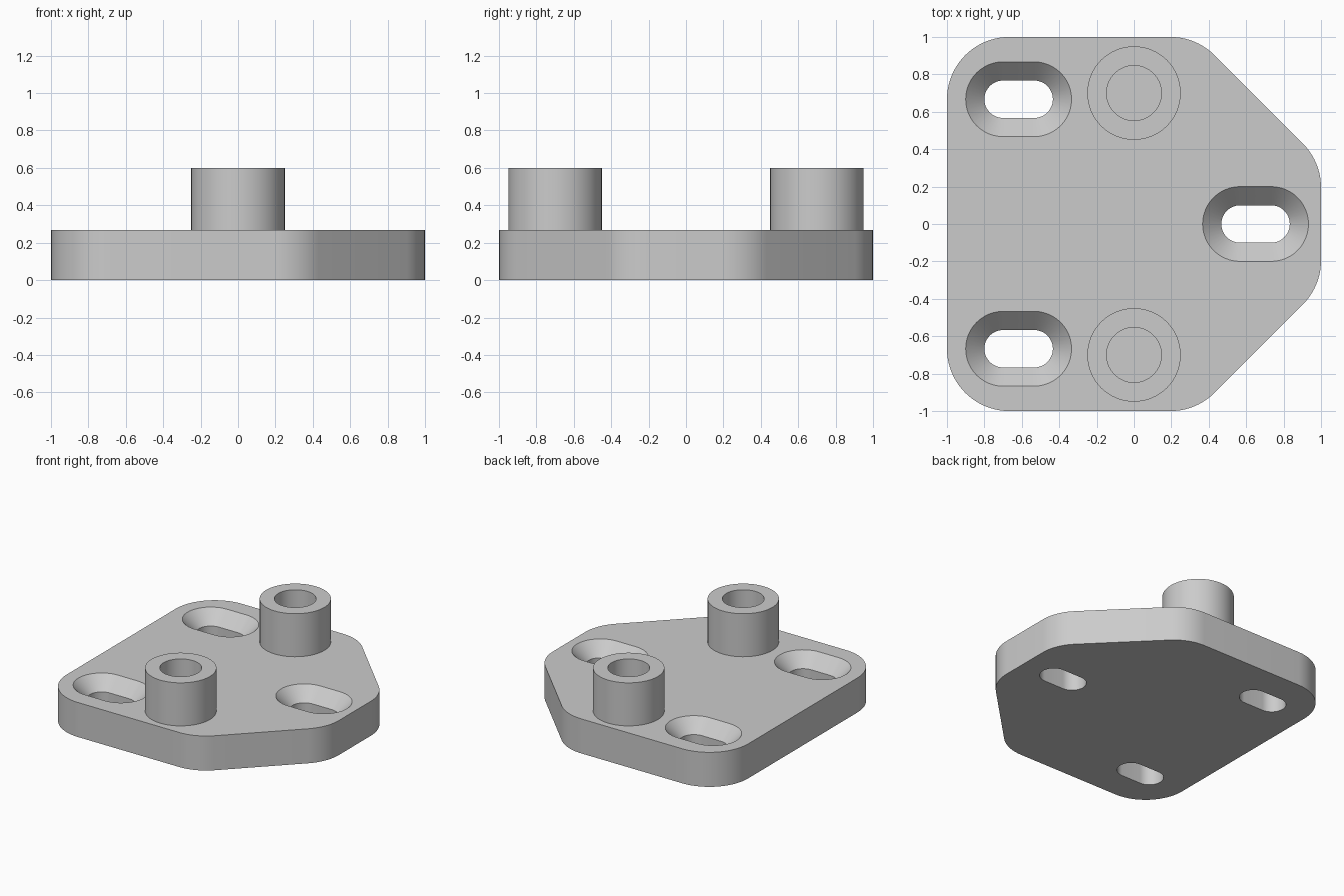
import bpy
import bmesh
from math import radians, cos, sin, tan, pi

PLATE_TOP = 0.267
BOSS_TOP = 0.6
SINK_DEPTH = 0.1
CORNER = 1 / 3

cube = bpy.data.objects.get("Cube")
if cube:
    bpy.data.objects.remove(cube, do_unlink=True)

grey = bpy.data.materials.new("plain_grey")
grey.use_nodes = True
colour = (0.6, 0.6, 0.6, 1)
grey.diffuse_color = colour
grey.node_tree.nodes["Principled BSDF"].inputs["Base Color"].default_value = colour


def arc(cx, cy, r, start, end, steps):
    """Points on an arc, both ends included."""
    angles = [radians(start + (end - start) * i / steps) for i in range(steps + 1)]
    return [(cx + r * cos(a), cy + r * sin(a)) for a in angles]


def slot(cx, cy, r, half=0.083):
    return (arc(cx + half, cy, r, -90, 90, 24)
            + arc(cx - half, cy, r, 90, 270, 24))


def ring(bm, points, z):
    """A closed loop of vertices at height z, with its edges."""
    verts = [bm.verts.new((x, y, z)) for x, y in points]
    edges = [bm.edges.new((v, verts[i - 1])) for i, v in enumerate(verts)]
    return verts, edges


def wall(bm, a, b):
    """Quads between two matching loops."""
    for i in range(len(a[0])):
        bm.faces.new((a[0][i - 1], a[0][i], b[0][i], b[0][i - 1]))


def finish(bm, name):
    bmesh.ops.recalc_face_normals(bm, faces=bm.faces[:])
    mesh = bpy.data.meshes.new(name)
    bm.to_mesh(mesh)
    bm.free()
    mesh.materials.append(grey)
    obj = bpy.data.objects.new(name, mesh)
    bpy.context.collection.objects.link(obj)
    bpy.ops.object.select_all(action='DESELECT')
    obj.select_set(True)
    bpy.context.view_layer.objects.active = obj
    bpy.ops.object.shade_smooth_by_angle(angle=radians(30))
    return obj


# Plate outline: rounded square with two chamfered corners on the +x side
far = 1 - CORNER
near = CORNER - CORNER * tan(pi / 8)
half_outline = (arc(far, near, CORNER, 0, 45, 10)
                + arc(near, far, CORNER, 45, 90, 10)
                + arc(-far, far, CORNER, 90, 180, 20))
outline = half_outline + [(x, -y) for x, y in reversed(half_outline)]

# Base plate with countersunk slots
bm = bmesh.new()
top = ring(bm, outline, PLATE_TOP)
bottom = ring(bm, outline, 0)
wall(bm, top, bottom)
top_edges, bottom_edges = list(top[1]), list(bottom[1])
for cx, cy in ((-0.617, 0.667), (-0.617, -0.667), (0.65, 0)):
    rim = ring(bm, slot(cx, cy, 0.2), PLATE_TOP)
    throat = ring(bm, slot(cx, cy, 0.1), PLATE_TOP - SINK_DEPTH)
    outlet = ring(bm, slot(cx, cy, 0.1), 0)
    wall(bm, rim, throat)
    wall(bm, throat, outlet)
    top_edges += rim[1]
    bottom_edges += outlet[1]
for edges in (top_edges, bottom_edges):
    bmesh.ops.triangle_fill(bm, edges=edges, use_beauty=True, normal=(0, 0, 1))
finish(bm, "base_plate")

# Hollow bosses, seated slightly into the plate
for name, cy in (("front_boss", -0.7), ("back_boss", 0.7)):
    bm = bmesh.new()
    seat = PLATE_TOP - 0.02
    loops = [ring(bm, arc(0, cy, r, 0, 360, 64)[:-1], z)
             for r, z in ((0.25, seat), (0.25, BOSS_TOP),
                          (0.147, BOSS_TOP), (0.147, seat))]
    for i, loop in enumerate(loops):
        wall(bm, loops[i - 1], loop)
    finish(bm, name)
